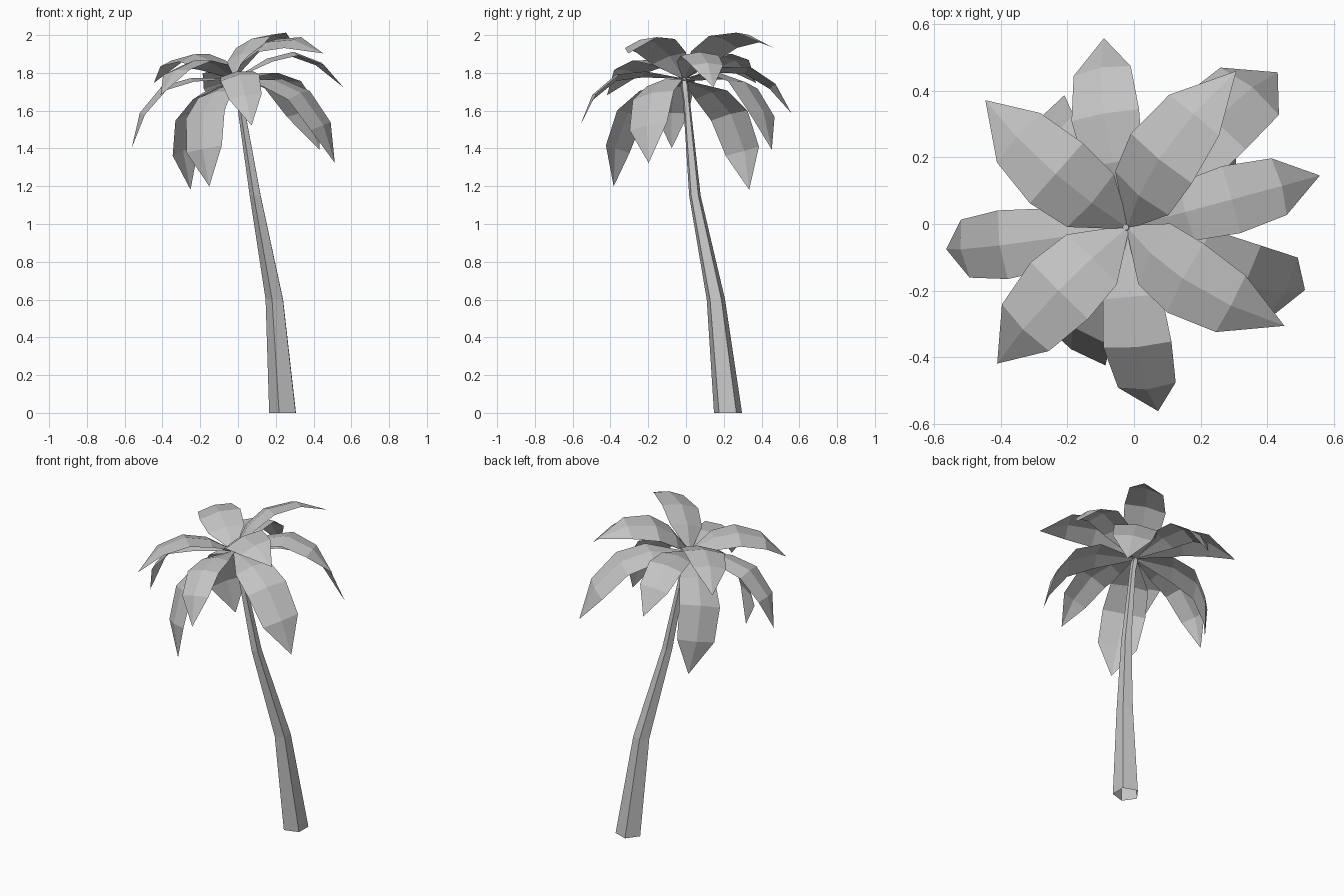
import bpy
import bmesh
from math import sin, cos, radians
from mathutils import Vector, Matrix

cube = bpy.data.objects.get("Cube")
if cube:
    bpy.data.objects.remove(cube, do_unlink=True)

# Single flat colour
grey = bpy.data.materials.new("plain grey")
grey.use_nodes = True
colour = (0.55, 0.55, 0.55, 1)
grey.diffuse_color = colour
grey.node_tree.nodes["Principled BSDF"].inputs["Base Color"].default_value = colour


def finish(name, bm):
    mesh = bpy.data.meshes.new(name)
    bm.to_mesh(mesh)
    bm.free()
    mesh.materials.append(grey)
    obj = bpy.data.objects.new(name, mesh)
    bpy.context.collection.objects.link(obj)


# Leaning five-sided open trunk: centre and radius of each ring
def build_trunk():
    rings = [((0.243, 0.222, 0), 0.078), ((0.197, 0.158, 0.6), 0.051),
             ((0.094, 0.047, 1.15), 0.032), ((0.01, 0.002, 1.66), 0.019),
             ((-0.008, -0.006, 1.73), 0.022), ((-0.025, -0.01, 1.78), 0.01)]
    sides = 5
    bm = bmesh.new()
    loops = []
    for centre, radius in rings:
        angles = [radians(-109 + 360 * k / sides) for k in range(sides)]
        loops.append([bm.verts.new(Vector(centre) + radius * Vector((cos(a), sin(a), 0)))
                      for a in angles])
    for low, high in zip(loops, loops[1:]):
        for k in range(sides):
            n = (k + 1) % sides
            bm.faces.new((low[k], low[n], high[n], high[k]))
    bm.faces.new(loops[-1])
    finish("trunk", bm)


# The crown leans with the top of the trunk
crown = Vector((-0.02, -0.01, 1.77))
lean = Vector((0, 0, 1)).rotation_difference(Vector((-0.26, -0.075, 1)))


# Folded leaf: a raised midrib with a strip of faces on each side
def build_leaf(name, azimuth, pitch, roll, size, rib, widths, fold=0.019):
    turn = (Matrix.Rotation(radians(azimuth), 3, "Z") @ Matrix.Rotation(radians(-pitch), 3, "Y")
            @ Matrix.Rotation(radians(roll), 3, "X"))
    side = turn @ Vector((0, 1, 0))
    points = [turn @ Vector((r, 0, z)) * size for r, z in rib]
    bm = bmesh.new()
    rows = []
    for i, half in enumerate(widths):
        tangent = (points[i + 1] - points[max(i - 1, 0)]).normalized()
        drop = side.cross(tangent) * fold * half / max(widths)
        places = (points[i] + side * half + drop, points[i], points[i] - side * half + drop)
        rows.append([bm.verts.new(crown + lean @ p) for p in places])
    tip = bm.verts.new(crown + lean @ points[-1])
    for near, far in zip(rows, rows[1:]):
        for k in range(2):
            bm.faces.new((near[k + 1], far[k + 1], far[k], near[k]))
    for k in range(2):
        bm.faces.new((rows[-1][k + 1], tip, rows[-1][k]))
    finish(name, bm)


# Three tiers of four leaves: (azimuth, pitch, roll, size) of each,
# then the midrib (radius, height) and half widths
tiers = {
    "upper": (((53, 0, -6, 1.04), (138, 1.5, 3, 1), (226, 0, 0, 1), (330, -1, 6, 1)),
              ((0, 0), (0.117, 0.105), (0.25, 0.16), (0.415, 0.145), (0.57, 0.042)),
              (0.008, 0.107, 0.122, 0.1)),
    "middle": (((15, 0, 0, 1), (100, 0, 6, 1), (188, 0.5, 0, 1.1), (275, -2, -5, 1.02)),
               ((0, 0), (0.2, 0.055), (0.35, 0.052), (0.485, -0.045), (0.565, -0.2)),
               (0.008, 0.09, 0.104, 0.088)),
    "lower": (((52, 5, 0, 1.04), (141, 0, 0, 1), (237, 3, 0, 0.965), (331, -2, 0, 1)),
              ((0, -0.01), (0.225, -0.04), (0.375, -0.135), (0.465, -0.325), (0.482, -0.535)),
              (0.008, 0.11, 0.125, 0.114)),
}

build_trunk()
for tier, (leaves, rib, widths) in tiers.items():
    for number, placing in enumerate(leaves, 1):
        build_leaf(f"{tier}_leaf_{number}", *placing, rib, widths)
